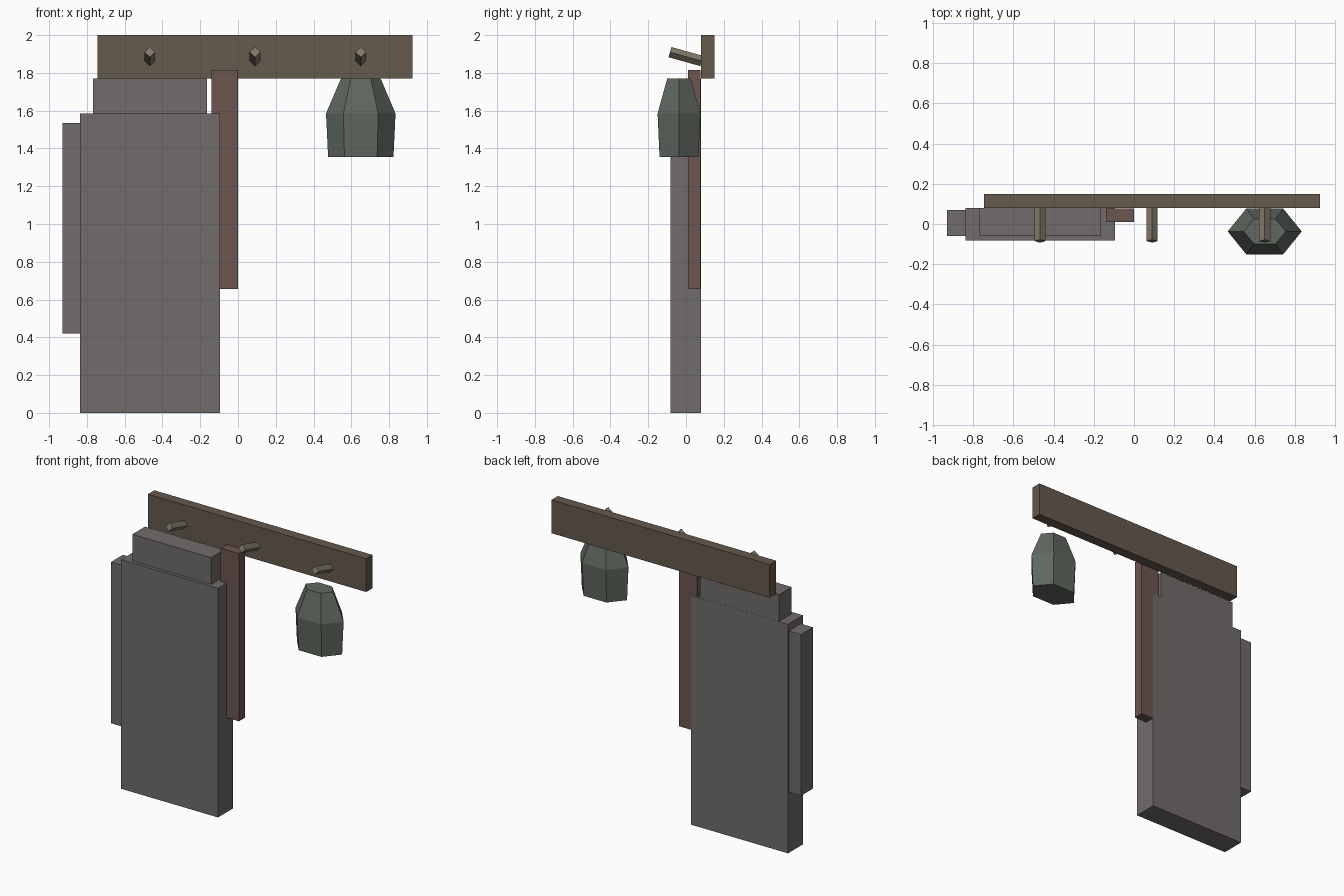
import bpy, bmesh, math
from mathutils import Matrix, Vector

if "Cube" in bpy.data.objects:
    bpy.data.objects.remove(bpy.data.objects["Cube"])


def material(name, rgb):
    m = bpy.data.materials.new(name)
    m.diffuse_color = (*rgb, 1)
    m.use_nodes = True
    m.node_tree.nodes["Principled BSDF"].inputs["Base Color"].default_value = m.diffuse_color
    return m


def finish(name, bm, mat):
    bmesh.ops.recalc_face_normals(bm, faces=bm.faces)
    mesh = bpy.data.meshes.new(name)
    bm.to_mesh(mesh)
    bm.free()
    mesh.materials.append(mat)
    ob = bpy.data.objects.new(name, mesh)
    bpy.context.collection.objects.link(ob)
    return ob


def box(name, x, y, z, mat):
    """Box from (min, max) ranges on each axis."""
    bm = bmesh.new()
    bmesh.ops.create_cube(bm, size=1)
    bmesh.ops.scale(bm, vec=(x[1] - x[0], y[1] - y[0], z[1] - z[0]), verts=bm.verts)
    ob = finish(name, bm, mat)
    ob.location = (sum(x) / 2, sum(y) / 2, sum(z) / 2)
    return ob


wood = material("wood", (0.13, 0.10, 0.075))
peg_wood = material("peg_wood", (0.22, 0.19, 0.145))
coat_cloth = material("coat_cloth", (0.16, 0.15, 0.145))
scarf_cloth = material("scarf_cloth", (0.145, 0.092, 0.08))
bag_cloth = material("bag_cloth", (0.115, 0.135, 0.115))

# Wall rail
box("rail", (-0.745, 0.925), (0.08, 0.15), (1.77, 2.0), wood)

# Hanging coat with collar and side sleeve
box("coat_body", (-0.837, -0.095), (-0.082, 0.08), (0, 1.585), coat_cloth)
box("coat_collar", (-0.767, -0.163), (-0.06, 0.079), (1.56, 1.77), coat_cloth)
box("coat_sleeve", (-0.93, -0.80), (-0.06, 0.07), (0.42, 1.535), coat_cloth)

# Scarf beside the coat
box("scarf", (-0.14, 0.0), (0.01, 0.078), (0.655, 1.815), scarf_cloth)

# Four-sided pegs tilted upward from the rail
for i, x in enumerate((-0.467, 0.09, 0.65)):
    inner, outer = Vector((x, 0.083, 1.863)), Vector((x, -0.085, 1.91))
    bm = bmesh.new()
    bmesh.ops.create_cone(bm, cap_ends=True, segments=4, radius1=0.028,
                          radius2=0.028, depth=(outer - inner).length)
    tilt = math.atan2(outer.z - inner.z, inner.y - outer.y)
    bmesh.ops.rotate(bm, matrix=Matrix.Rotation(math.pi / 2 - tilt, 3, 'X'), verts=bm.verts)
    finish(f"peg_{i + 1}", bm, peg_wood).location = (inner + outer) / 2

# Six-sided sack: flattened hexagon rings (radius in x, radius in y, height)
bm = bmesh.new()
rings = []
for rx, ry, z in ((0.173, 0.119, 1.355), (0.184, 0.131, 1.585), (0.105, 0.072, 1.77)):
    rings.append([bm.verts.new((0.65 + rx * math.cos(k * math.pi / 3),
                                -0.037 + ry * math.sin(k * math.pi / 3), z))
                  for k in range(6)])
for a, b in zip(rings, rings[1:]):
    for k in range(6):
        n = (k + 1) % 6
        bm.faces.new((a[k], a[n], b[n], b[k]))
bm.faces.new(rings[0])
bm.faces.new(rings[-1])
finish("sack", bm, bag_cloth)
